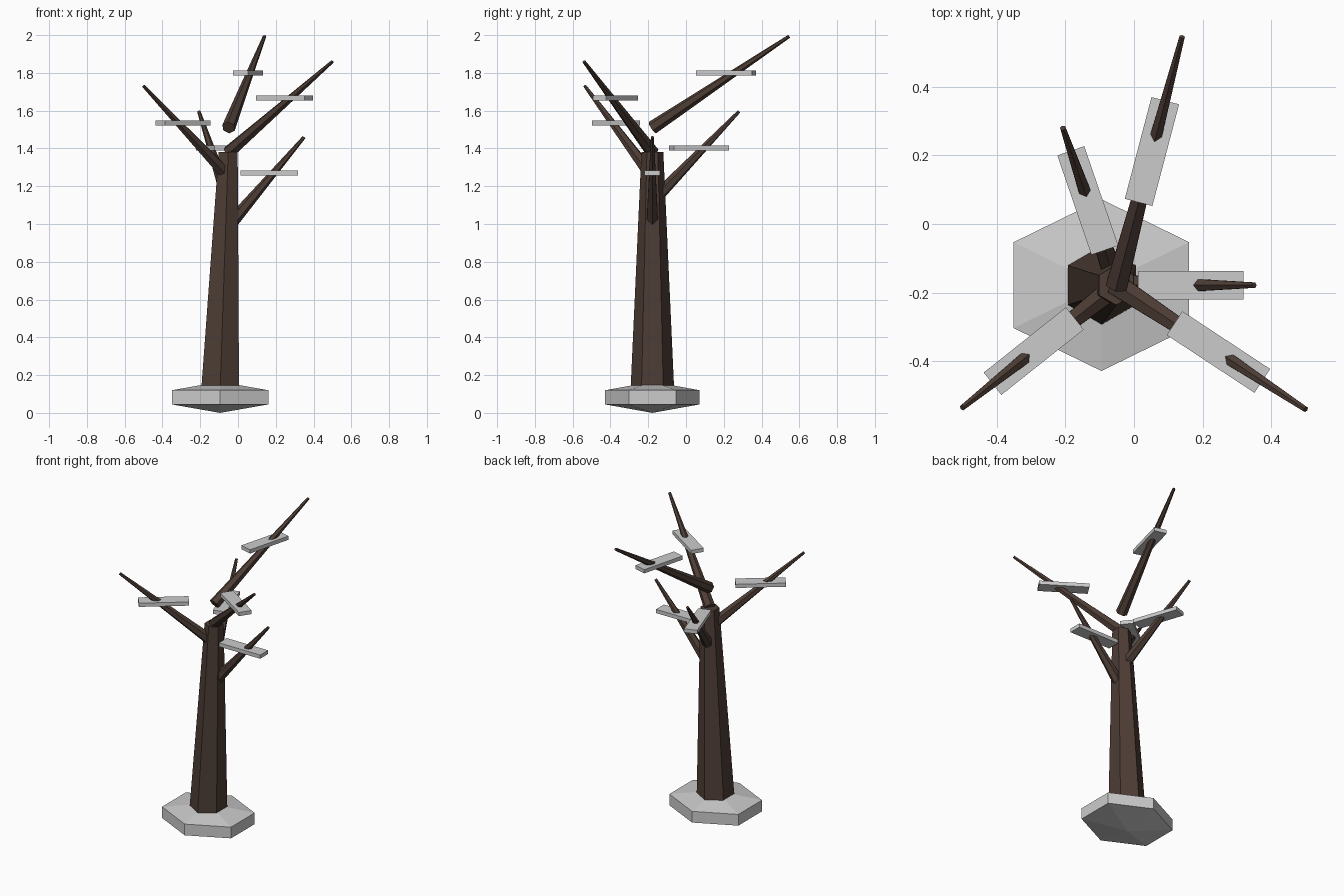
import bpy, bmesh, math
from mathutils import Vector, Quaternion, Matrix

if "Cube" in bpy.data.objects:
    bpy.data.objects.remove(bpy.data.objects["Cube"])

bark = bpy.data.materials.new("bark")
bark.diffuse_color = (0.075, 0.047, 0.036, 1)
bark.use_nodes = True
bark.node_tree.nodes["Principled BSDF"].inputs["Base Color"].default_value = bark.diffuse_color


def loft(name, rings, mat=None, sides=6):
    """Skin flat-sided rings of (centre, radius_x, radius_y, rotation)."""
    bm = bmesh.new()
    loops = []
    for centre, rx, ry, rot in rings:
        loop = []
        for i in range(sides):
            a = math.tau * i / sides + math.pi / 2
            p = Vector((rx * math.cos(a), ry * math.sin(a), 0))
            loop.append(bm.verts.new(Vector(centre) + rot @ p))
        loops.append(loop)
    for a, b in zip(loops, loops[1:]):
        for i in range(sides):
            j = (i + 1) % sides
            bm.faces.new((a[i], a[j], b[j], b[i]))
    bm.faces.new(loops[0][::-1])
    bm.faces.new(loops[-1])
    return finish(name, bm, mat)


def finish(name, bm, mat=None):
    bmesh.ops.recalc_face_normals(bm, faces=bm.faces)
    mesh = bpy.data.meshes.new(name)
    bm.to_mesh(mesh)
    bm.free()
    if mat:
        mesh.materials.append(mat)
    obj = bpy.data.objects.new(name, mesh)
    bpy.context.collection.objects.link(obj)
    return obj


flat = Quaternion()
CY = -0.178

# Stone base: hexagonal disc with shallow points above and below
base = loft("stone_base", [((-0.095, CY, 0.045), 0.295, 0.25, flat),
                           ((-0.095, CY, 0.12), 0.295, 0.25, flat)])
bm = bmesh.new()
bm.from_mesh(base.data)
caps = [f for f in bm.faces if len(f.verts) == 6]
for cap in caps:
    z = 0.0 if cap.normal.z < 0 else 0.165
    tip = bmesh.ops.poke(bm, faces=[cap])["verts"][0]
    tip.co.z = z
bm.to_mesh(base.data)
bm.free()

# Leaning tapered trunk
loft("trunk", [((-0.095, CY, 0.11), 0.116, 0.116, flat),
               ((-0.052, CY, 1.38), 0.058, 0.058, flat)], bark)

# Branches, each carrying a flat slab of foliage: (start height, tip)
branches = [
    (0.99, (0.35, CY, 1.46)),
    (1.12, (-0.207, 0.28, 1.595)),
    (1.25, (-0.50, -0.535, 1.73)),
    (1.38, (0.50, -0.54, 1.86)),
    (1.51, (0.14, 0.545, 1.993)),
]
for n, (z, tip) in enumerate(branches, 1):
    start, tip = Vector((-0.05, CY, z)), Vector(tip)
    d = tip - start
    rot = d.to_track_quat('Z', 'Y')
    loft(f"branch_{n}", [(start, 0.036, 0.036, rot), (tip, 0.009, 0.009, rot)], bark)

    bm = bmesh.new()
    bmesh.ops.create_cube(bm, size=1)
    slab = finish(f"foliage_slab_{n}", bm)
    c = start + d * 0.538
    c.z = 1.27 + 0.1325 * (n - 1)
    slab.matrix_world = (Matrix.Translation(c)
                         @ Matrix.Rotation(math.atan2(d.y, d.x), 4, 'Z')
                         @ Matrix.Diagonal((0.306, 0.083, 0.025, 1)))
